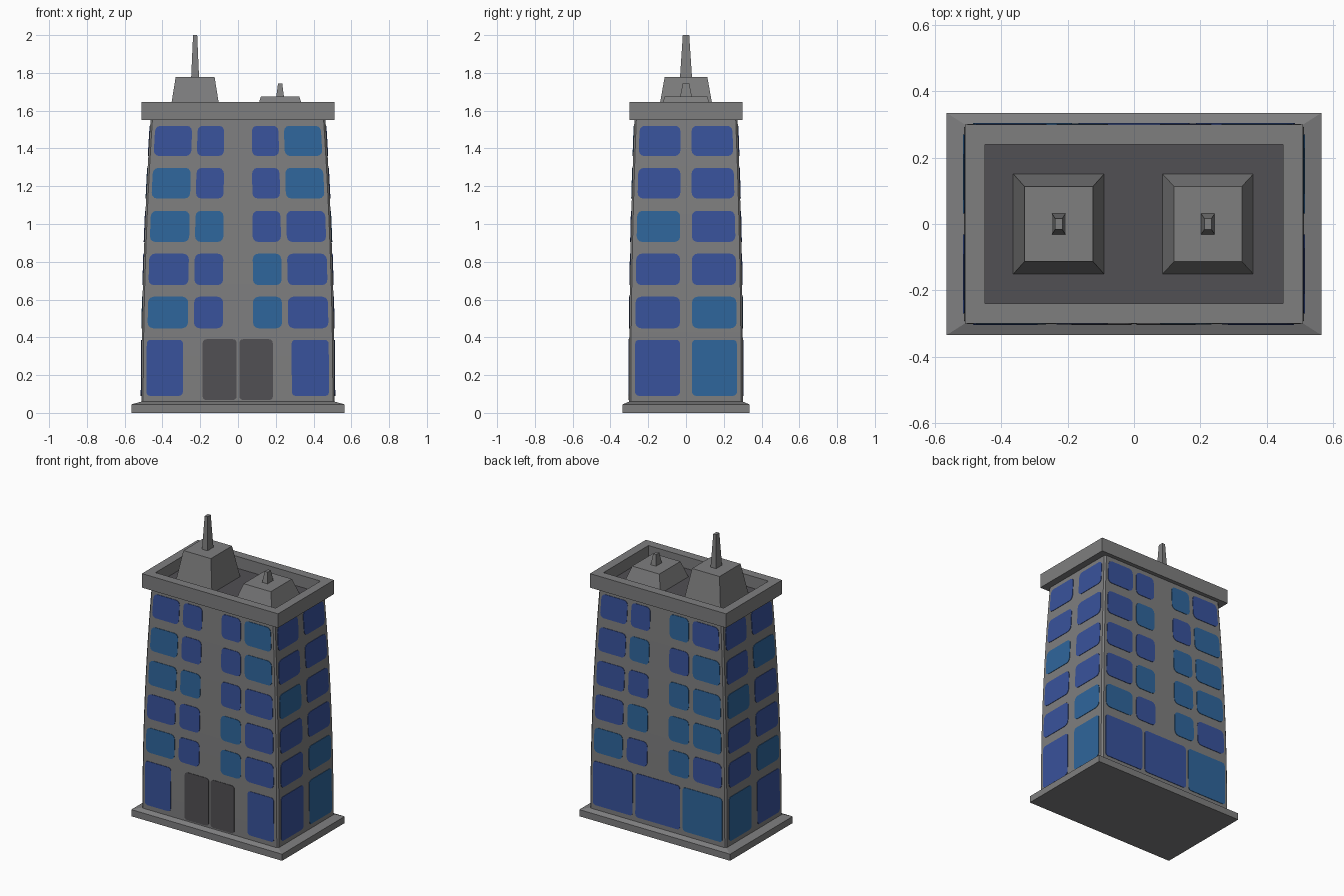
import bpy, bmesh, math
from mathutils import Vector

if "Cube" in bpy.data.objects:
    bpy.data.objects.remove(bpy.data.objects["Cube"])


def material(name, rgb):
    m = bpy.data.materials.new(name)
    m.diffuse_color = (*rgb, 1)
    m.use_nodes = True
    m.node_tree.nodes["Principled BSDF"].inputs["Base Color"].default_value = m.diffuse_color
    return m


GREY = material("concrete grey", (0.21, 0.21, 0.212))
DARK = material("dark grey", (0.083, 0.080, 0.088))
BLUE = material("window blue", (0.040, 0.085, 0.33))
TEAL = material("window light blue", (0.028, 0.132, 0.33))

HX, HY, Z0, Z1 = 0.512, 0.302, 0.055, 1.555   # body half sizes and height range


def taper(z):
    """Scale of the gently curved body at height z."""
    t = max(0, (z - Z0) / (Z1 - Z0))
    return 1 - 0.096 * t * t


def finish(name, bm, mats):
    me = bpy.data.meshes.new(name)
    bm.to_mesh(me)
    bm.free()
    for m in mats:
        me.materials.append(m)
    ob = bpy.data.objects.new(name, me)
    bpy.context.collection.objects.link(ob)
    return ob


def stack(name, rings, cx=0, chamfer=0, mats=(GREY,), top_index=0):
    """Stack of rectangles (half x, half y, z) joined by side faces and capped."""
    bm = bmesh.new()
    loops = []
    for hx, hy, z in rings:
        c = chamfer
        if c:
            pts = [(-hx + c, -hy), (hx - c, -hy), (hx, -hy + c), (hx, hy - c),
                   (hx - c, hy), (-hx + c, hy), (-hx, hy - c), (-hx, -hy + c)]
        else:
            pts = [(-hx, -hy), (hx, -hy), (hx, hy), (-hx, hy)]
        loops.append([bm.verts.new((cx + x, y, z)) for x, y in pts])
    n = len(loops[0])
    for a, b in zip(loops, loops[1:]):
        for i in range(n):
            j = (i + 1) % n
            bm.faces.new((a[i], a[j], b[j], b[i]))
    bm.faces.new(loops[0][::-1])
    bm.faces.new(loops[-1]).material_index = top_index
    return finish(name, bm, mats)


def plate(bm, n, u0, u1, z0, z1, mat, r=0.03):
    """Thin rounded plate on the wall with outward direction n."""
    n = Vector(n)
    t = Vector((-n.y, n.x, 0))
    h = HX if abs(n.x) > 0.5 else HY
    outline = []
    for k, (cu, cz) in enumerate([(u1 - r, z1 - r), (u0 + r, z1 - r),
                                  (u0 + r, z0 + r), (u1 - r, z0 + r)]):
        for i in range(4):
            a = math.pi / 2 * (k + i / 3)
            outline.append((cu + r * math.cos(a), cz + r * math.sin(a)))
    inner, outer = [[bm.verts.new(t * u * taper(z) + n * (h * taper(z) + d) + Vector((0, 0, z)))
                     for u, z in outline] for d in (-0.002, 0.003)]
    bm.faces.new(outer).material_index = mat
    for i in range(len(outer)):
        j = (i + 1) % len(outer)
        bm.faces.new((inner[i], inner[j], outer[j], outer[i])).material_index = mat


# Ground slab, curved body and parapet with sunken roof
stack("ground_slab", [(0.565, 0.335, 0), (0.565, 0.335, 0.045), (0.51, 0.30, 0.06)])
steps = [Z0 + (Z1 - Z0) * i / 12 for i in range(13)]
stack("tower_body", [(HX * taper(z), HY * taper(z), z) for z in steps], chamfer=0.01)
stack("roof_parapet", [(0.45, 0.26, 1.55), (0.51, 0.30, 1.55), (0.51, 0.30, 1.645),
                       (0.45, 0.24, 1.645), (0.45, 0.24, 1.565)],
      mats=(GREY, DARK), top_index=1)

# Roof blocks with tapered masts
for side, cx, top, tip in (("left", -0.227, 1.778, 2.0), ("right", 0.223, 1.674, 1.745)):
    stack(side + "_roof_block", [(0.138, 0.152, 1.56), (0.102, 0.113, top)]
          if side == "right" else [(0.138, 0.152, 1.56), (0.103, 0.113, top)], cx)
    stack(side + "_mast", [(0.021, 0.032, top - 0.005), (0.011, 0.017, tip)], cx)

# Windows: upper rows bottom to top, letters B / T give the glass colour
ROWS = [(0.448, 0.615), (0.676, 0.843), (0.905, 1.07), (1.135, 1.297), (1.36, 1.52)]
WIDE = [(-0.482, -0.267), (-0.235, -0.08), (0.08, 0.235), (0.267, 0.482)]
NARROW = [(-0.27, -0.032), (0.032, 0.27)]
THIRDS = [(-0.485, -0.188), (-0.167, 0.167), (0.188, 0.485)]
GROUND = (0.09, 0.387)
WALLS = {
    "front": ((0, -1, 0), WIDE, ["TBTB", "BBTB", "TTBB", "TBBT", "BBBT"],
              [(-0.485, -0.292), (0.285, 0.482)], "BB"),
    "back": ((0, 1, 0), WIDE, ["TBTB", "BTTT", "BBTT", "BTBT", "BBTB"], THIRDS, "BBT"),
    "right": ((1, 0, 0), NARROW, ["BT", "BB", "TB", "BB", "BB"], NARROW, "BT"),
    "left": ((-1, 0, 0), NARROW, ["BT", "BB", "TB", "BT", "BB"], NARROW, "TB"),
}
for name, (n, cols, pattern, ground_cols, ground_pattern) in WALLS.items():
    bm = bmesh.new()
    for (z0, z1), letters in zip(ROWS, pattern):
        for (u0, u1), c in zip(cols, letters):
            plate(bm, n, u0, u1, z0, z1, "BT".index(c))
    for (u0, u1), c in zip(ground_cols, ground_pattern):
        plate(bm, n, u0, u1, *GROUND, "BT".index(c), 0.02)
    finish(name + "_windows", bm, (BLUE, TEAL))

# Double entrance door
bm = bmesh.new()
for u0, u1 in ((-0.188, -0.007), (0.007, 0.185)):
    plate(bm, (0, -1, 0), u0, u1, 0.068, 0.39, 0, 0.02)
finish("entrance_doors", bm, (DARK,))
